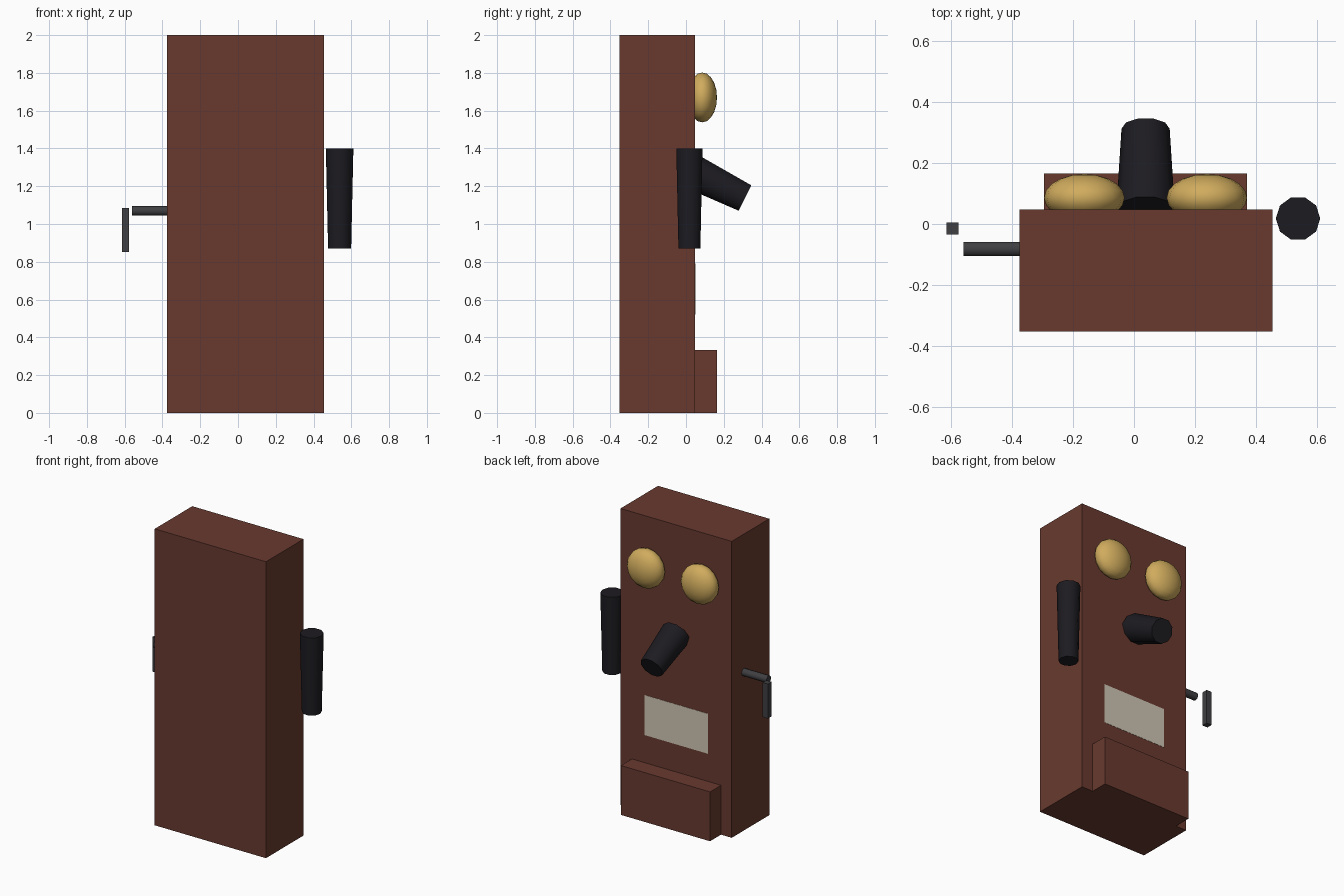
import bpy, bmesh, math
from mathutils import Matrix, Vector

if "Cube" in bpy.data.objects:
    bpy.data.objects.remove(bpy.data.objects["Cube"])


def material(name, rgb):
    m = bpy.data.materials.new(name)
    m.diffuse_color = (*rgb, 1)
    m.use_nodes = True
    m.node_tree.nodes["Principled BSDF"].inputs["Base Color"].default_value = m.diffuse_color
    return m


WOOD = material("wood", (0.14, 0.042, 0.028))
BRASS = material("brass", (0.63, 0.41, 0.11))
BLACK = material("black", (0.012, 0.011, 0.015))
IRON = material("iron", (0.05, 0.05, 0.055))
PAPER = material("paper", (0.63, 0.57, 0.46))


def finish(name, bm, mat, smooth=False):
    mesh = bpy.data.meshes.new(name)
    bmesh.ops.recalc_face_normals(bm, faces=bm.faces)
    bm.to_mesh(mesh)
    bm.free()
    mesh.materials.append(mat)
    ob = bpy.data.objects.new(name, mesh)
    bpy.context.collection.objects.link(ob)
    if smooth:
        bpy.ops.object.select_all(action='DESELECT')
        ob.select_set(True)
        bpy.context.view_layer.objects.active = ob
        bpy.ops.object.shade_smooth_by_angle(angle=math.radians(50))
    return ob


def box(name, lo, hi, mat):
    lo, hi = Vector(lo), Vector(hi)
    bm = bmesh.new()
    bmesh.ops.create_cube(bm, size=1, matrix=Matrix.Translation((lo + hi) / 2)
                          @ Matrix.Diagonal((*(hi - lo), 1)))
    return finish(name, bm, mat)


def tapered_rod(name, start, end, r1, r2, mat, sides=10):
    # cone frustum between two points, with corners on the local x axis
    start, end = Vector(start), Vector(end)
    axis = end - start
    turn = Vector((0, 0, 1)).rotation_difference(axis).to_matrix().to_4x4()
    bm = bmesh.new()
    bmesh.ops.create_cone(bm, cap_ends=True, segments=sides, radius1=r1, radius2=r2,
                          depth=axis.length,
                          matrix=Matrix.Translation((start + end) / 2) @ turn
                          @ Matrix.Rotation(math.pi / 2, 4, 'Z'))
    return finish(name, bm, mat, True)


# Wooden cabinet and lower battery box
box("cabinet", (-0.375, -0.352, 0), (0.455, 0.048, 2), WOOD)
box("lower_box", (-0.295, 0.04, 0), (0.37, 0.165, 0.333), WOOD)

# Paper label on the face
box("paper_label", (-0.198, 0.04, 0.52), (0.276, 0.0495, 0.79), PAPER)

# Pair of flattened bells
for side, x in (("left", -0.163), ("right", 0.239)):
    bm = bmesh.new()
    bmesh.ops.create_uvsphere(bm, u_segments=16, v_segments=10, radius=1,
                              matrix=Matrix.Translation((x, 0.086, 1.67))
                              @ Matrix.Diagonal((0.132, 0.078, 0.132, 1))
                              @ Matrix.Rotation(math.pi / 2, 4, 'X'))
    finish(f"bell_{side}", bm, BRASS, True)

# Angled mouthpiece and hanging receiver
tapered_rod("mouthpiece", (0.038, 0.048, 1.27), (0.038, 0.3125, 1.1375), 0.096, 0.079, BLACK)
tapered_rod("receiver", (0.538, 0.018, 0.87), (0.538, 0.018, 1.4), 0.061, 0.073, BLACK)

# Crank rod and handle
tapered_rod("crank_rod", (-0.36, -0.082, 1.069), (-0.56, -0.082, 1.069), 0.025, 0.025, IRON)
box("crank_handle", (-0.615, -0.035, 0.852), (-0.576, 0.005, 1.085), IRON)
